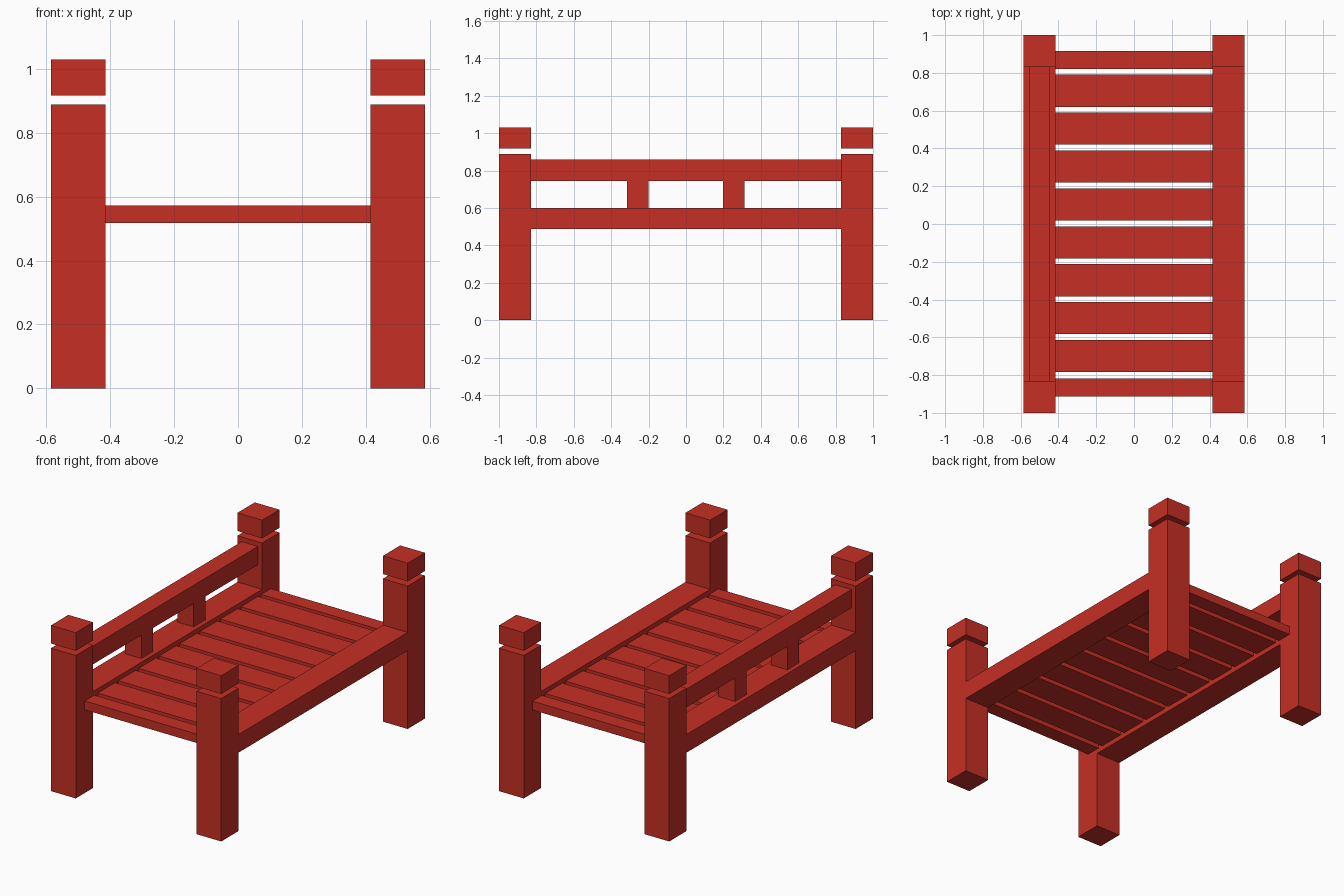
import bpy

if "Cube" in bpy.data.objects:
    bpy.data.objects.remove(bpy.data.objects["Cube"])

red = bpy.data.materials.new("red paint")
red.diffuse_color = (0.56, 0.028, 0.018, 1)
red.use_nodes = True
red.node_tree.nodes["Principled BSDF"].inputs["Base Color"].default_value = red.diffuse_color


def box(name, x, y, z):
    """Box from (min, max) ranges on each axis."""
    (x0, x1), (y0, y1), (z0, z1) = sorted(x), sorted(y), z
    bpy.ops.mesh.primitive_cube_add(
        size=1, location=((x0 + x1) / 2, (y0 + y1) / 2, (z0 + z1) / 2))
    ob = bpy.context.object
    ob.name = name
    ob.scale = (x1 - x0, y1 - y0, z1 - z0)
    bpy.ops.object.transform_apply(location=False, rotation=False, scale=True)
    ob.data.materials.append(red)
    return ob


IN, OUT = 0.415, 0.585      # inner and outer faces of posts and rails
END = 0.83                  # inner face of posts along y

for sx, side in ((-1, "left"), (1, "right")):
    xr = (sx * IN, sx * OUT)
    # corner posts with floating cap blocks
    for sy, end in ((-1, "front"), (1, "back")):
        yr = (sy * END, sy * 1.0)
        box(f"{end}_{side}_post", xr, yr, (0, 0.888))
        box(f"{end}_{side}_post_cap", xr, yr, (0.917, 1.03))
    # side rails
    box(f"{side}_side_rail", xr, (-END, END), (0.487, 0.6))

# guard rail on the left, held by two blocks
guard_x = (-0.556, -0.444)
box("guard_rail", guard_x, (-END, END), (0.745, 0.859))
for y, end in ((-0.258, "front"), (0.256, "back")):
    box(f"{end}_guard_block", guard_x, (y - 0.057, y + 0.057), (0.6, 0.745))

# slats: eight wide ones and a narrow one at each end
slat_z = (0.517, 0.572)
for i in range(8):
    y = -0.699 + i * 0.2006
    box(f"slat_{i + 1}", (-IN, IN), (y - 0.085, y + 0.085), slat_z)
box("front_end_slat", (-IN, IN), (-0.912, -0.817), slat_z)
box("back_end_slat", (-IN, IN), (0.82, 0.915), slat_z)
